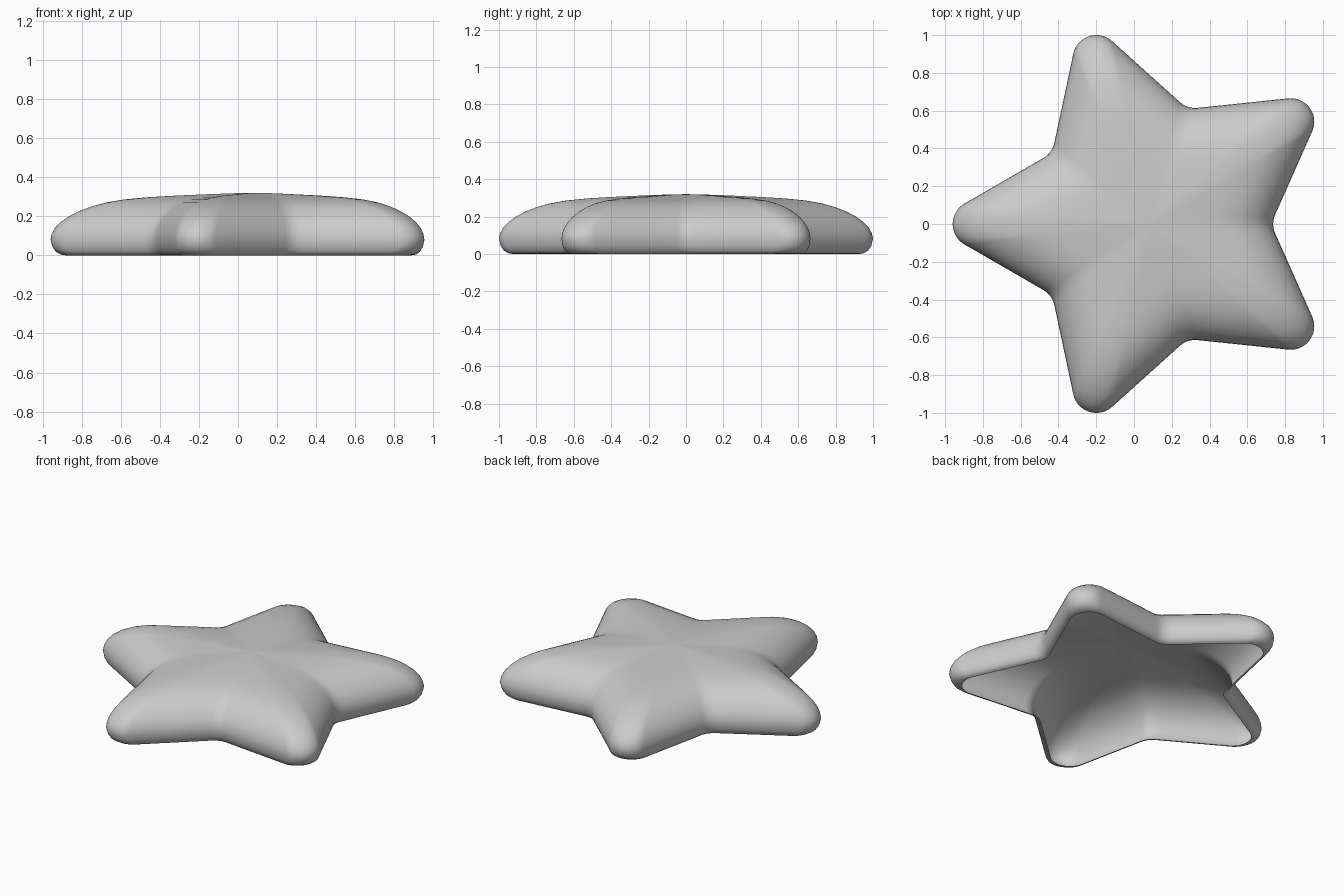
import bpy, bmesh
from math import sin, cos, tan, radians
from mathutils import Vector, Matrix

cube = bpy.data.objects.get("Cube")
if cube:
    bpy.data.objects.remove(cube, do_unlink=True)

ARMS = 5
CENTRE = Vector((0.085, 0, 0))
TIP_DIST, TIP_R = 0.92, 0.125      # rounded arm tip
VALLEY_R = 0.12                    # fillet between arms
TAPER, SECTOR = radians(30), radians(36)

# Dome section: (outline scale, height) from the open rim up towards the centre
SECTION = [(0.925, 0.0), (0.95, 0.004), (0.973, 0.018), (0.99, 0.042),
           (1.0, 0.08), (0.994, 0.11), (0.978, 0.14), (0.95, 0.17),
           (0.91, 0.2), (0.86, 0.226), (0.8, 0.25), (0.73, 0.27),
           (0.64, 0.286), (0.53, 0.297), (0.4, 0.305), (0.25, 0.312),
           (0.1, 0.318)]
APEX = 0.32


def polar(r, a):
    return Vector((r * cos(a), r * sin(a), 0))


def half_arm():
    """Outline from the tip to the valley, for an arm along +x."""
    pts = [Vector((TIP_DIST, 0, 0)) + polar(TIP_R, radians(t))
           for t in range(0, 61, 6)]
    # Valley fillet, tangent to the straight flank
    reach = TIP_DIST + TIP_R / sin(TAPER)
    corner = reach * tan(TAPER) / (sin(SECTOR) + cos(SECTOR) * tan(TAPER))
    mid = polar(corner + VALLEY_R / sin(TAPER + SECTOR), SECTOR)
    arc = [mid + polar(VALLEY_R, SECTOR + radians(180 + t))
           for t in (24, 16, 8, 0)]
    # Even steps along the straight flank
    flank = [pts[-1].lerp(arc[0], i / 5) for i in range(1, 5)]
    return pts + flank + arc


def star_outline():
    half = half_arm()
    lower = [Vector((p.x, -p.y, 0)) for p in reversed(half[1:-1])]
    arm = lower + half
    return [Matrix.Rotation(radians(36 + 72 * k), 3, 'Z') @ p
            for k in range(ARMS) for p in arm]


# Loft scaled copies of the outline into an open shell
bm = bmesh.new()
outline = star_outline()
rings = [[bm.verts.new(CENTRE + p * s + Vector((0, 0, z))) for p in outline]
         for s, z in SECTION]
n = len(outline)
for low, high in zip(rings, rings[1:]):
    for i in range(n):
        j = (i + 1) % n
        bm.faces.new((low[i], low[j], high[j], high[i]))
top = bm.verts.new(CENTRE + Vector((0, 0, APEX)))
for i in range(n):
    bm.faces.new((rings[-1][i], rings[-1][(i + 1) % n], top))
for f in bm.faces:
    f.smooth = True

mesh = bpy.data.meshes.new("star_shell")
bm.to_mesh(mesh)
bm.free()
star = bpy.data.objects.new("star_shell", mesh)
bpy.context.collection.objects.link(star)

# Plain grey finish
grey = bpy.data.materials.new("light_grey")
grey.use_nodes = True
colour = (0.6, 0.6, 0.6, 1)
grey.diffuse_color = colour
grey.node_tree.nodes["Principled BSDF"].inputs["Base Color"].default_value = colour
mesh.materials.append(grey)
